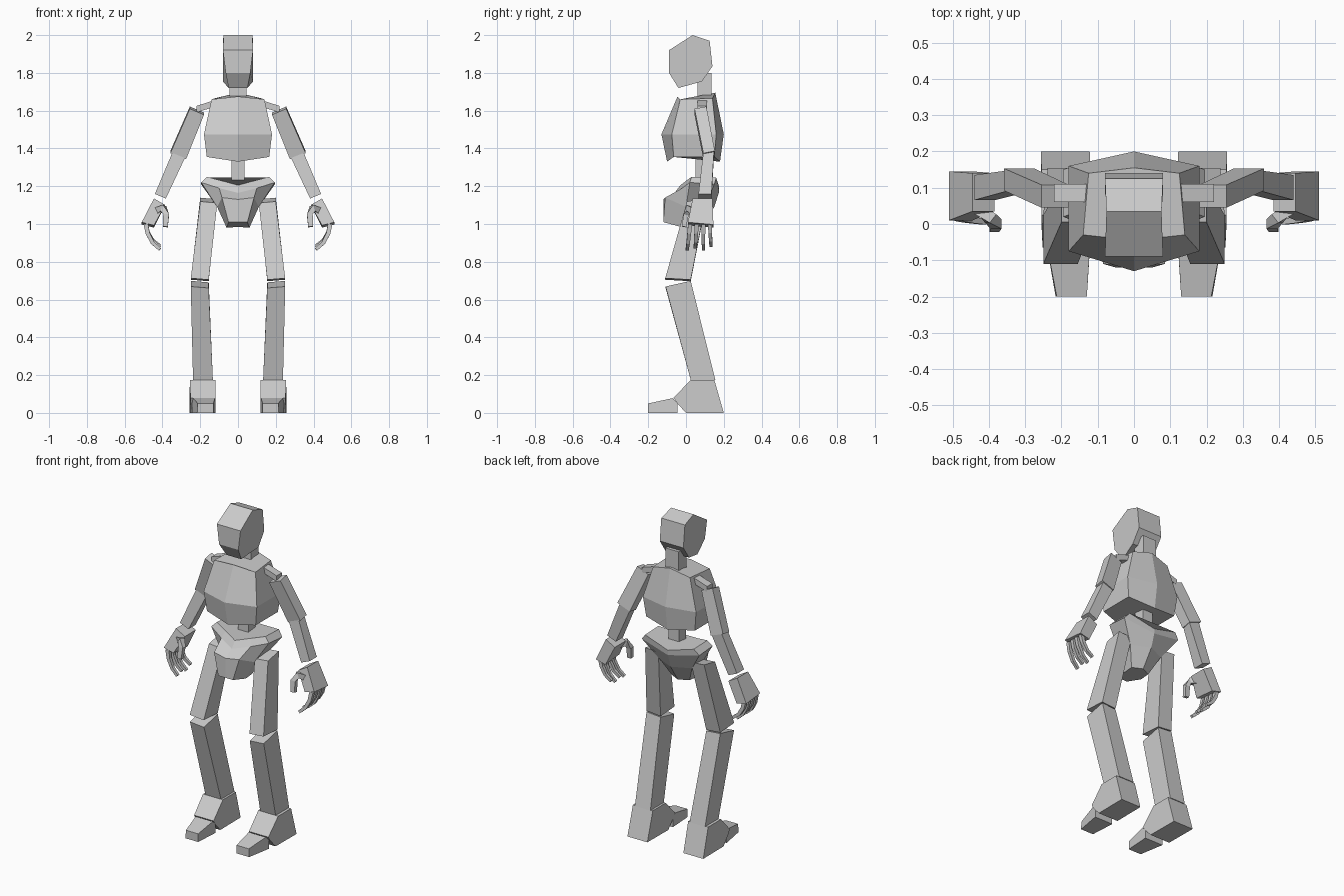
import bpy, bmesh
from mathutils import Vector


def loft(name, rings, mirror=False):
    """Closed flat-faced solid through a list of equal-length rings."""
    bm = bmesh.new()
    rows = [[bm.verts.new(p) for p in r] for r in rings]
    n = len(rows[0])
    for a, b in zip(rows, rows[1:]):
        for i in range(n):
            j = (i + 1) % n
            bm.faces.new((a[i], a[j], b[j], b[i]))
    bm.faces.new(rows[0])
    bm.faces.new(rows[-1])
    bmesh.ops.recalc_face_normals(bm, faces=bm.faces)
    me = bpy.data.meshes.new(name)
    bm.to_mesh(me)
    bm.free()
    ob = bpy.data.objects.new(name, me)
    bpy.context.collection.objects.link(ob)
    if mirror:
        ob.modifiers.new("Mirror", 'MIRROR').use_mirror_merge = False
    return ob


def quad(xi, xo, yf, yb, z, tx=0, ty=0):
    """Four-cornered section; tx raises the outer side, ty raises the back."""
    return [(xi, yf, z - tx - ty), (xo, yf, z + tx - ty),
            (xo, yb, z + tx + ty), (xi, yb, z - tx + ty)]


def sym(half):
    """Ring from a right-hand half that starts and ends on x = 0."""
    return half + [(-x, y, z) for x, y, z in half[-2:0:-1]]


def digit(name, path, w, d):
    """Jointed finger bent in a plane, with rectangular sections."""
    pts = [Vector(p) for p in path]
    rings = []
    for i, p in enumerate(pts):
        t = (pts[min(i + 1, len(pts) - 1)] - pts[max(i - 1, 0)]).normalized()
        u = Vector((0, 1, 0))
        u = (u - t * u.dot(t)).normalized()
        v = t.cross(u)
        s = 1 - 0.1 * i
        u, v = u * d * s / 2, v * w * s / 2
        rings.append([p - u - v, p + u - v, p + u + v, p - u + v])
    return loft(name, rings, True)


# Head: side profile (y, z, half width)
head = [(-.09, 1.92, .08), (.035, 2.0, .076), (.125, 1.97, .08), (.14, 1.835, .08),
        (.085, 1.755, .08), (-.04, 1.72, .05), (-.09, 1.80, .065)]
loft("head", [[(s * w, y, z) for y, z, w in head] for s in (-1, 1)])

# Neck and spine
loft("neck", [quad(-.045, .045, .06, .135, z) for z in (1.66, 1.80)])
loft("spine", [quad(-.035, .035, .05, .12, z) for z in (1.18, 1.38)])

# Chest
loft("chest", [
    sym([(0, -.10, 1.33), (.165, -.065, 1.355), (.165, .15, 1.355), (0, .18, 1.33)]),
    sym([(0, -.13, 1.475), (.18, -.075, 1.475), (.18, .16, 1.475), (0, .20, 1.475)]),
    sym([(0, -.045, 1.675), (.14, -.03, 1.66), (.125, .14, 1.665), (0, .155, 1.695)]),
])

# Pelvis: flared rim narrowing to the crotch
loft("pelvis", [
    sym([(0, -.03, 1.205), (.083, 0, 1.228), (.165, .03, 1.25),
         (.165, .16, 1.245), (0, .175, 1.20)]),
    sym([(0, -.06, 1.165), (.10, -.02, 1.19), (.195, .02, 1.22),
         (.195, .15, 1.21), (0, .175, 1.17)]),
    sym([(0, -.12, 1.13), (.085, -.11, 1.14), (.11, 0, 1.09),
         (.11, .10, 1.09), (0, .15, 1.09)]),
    sym([(0, -.12, 1.01), (.05, -.12, 1.01), (.06, -.01, .98),
         (.06, .05, .985), (0, .08, .985)]),
])

# Legs
loft("thigh", [quad(.11, .20, .005, .11, 1.125, .004, .01),
               quad(.155, .25, -.11, .025, .705, .004, -.004)], True)
loft("shin", [quad(.155, .25, -.108, .025, .68, .004, .015),
              quad(.133, .238, .025, .155, .175)], True)

# Feet: side profiles (y, z, inner x, outer x)
foot = [(.025, .175, .12, .255), (.15, .175, .12, .255), (.20, 0, .122, .257),
        (0, 0, .12, .255), (-.05, .055, .12, .252), (-.065, .08, .12, .252)]
toe = [(-.20, .05, .13, .213), (-.07, .078, .122, .238), (-.045, .05, .12, .243),
       (-.045, 0, .12, .243), (-.20, 0, .13, .216)]
for name, prof in (("foot", foot), ("toe", toe)):
    loft(name, [[(p[k], p[0], p[1]) for p in prof] for k in (2, 3)], True)

# Arms
loft("shoulder", [[(x, .06, z), (x, .11, z), (x, .11, z + .035), (x, .06, z + .035)]
                  for x, z in ((.12, 1.622), (.22, 1.59))], True)
loft("upper_arm", [quad(.18, .255, .045, .108, 1.6, .016, .006),
                   quad(.275, .358, .092, .153, 1.365, .016, .006)], True)
loft("forearm", [quad(.278, .345, .092, .148, 1.37, .014),
                 quad(.382, .44, .066, .135, 1.147, .012)], True)

# Hands
loft("palm", [quad(.385, .445, .035, .14, 1.118, .017),
              quad(.445, .51, .01, .145, .995, .008, -.006)], True)
for i, (y0, y1, drop) in enumerate([(.022, .006, 0), (.057, .048, .012),
                                    (.092, .092, .0), (.127, .132, .02)]):
    curl = [(.488, 1.0), (.478, .95), (.452, .90), (.413, .865)]
    digit(f"finger_{i + 1}",
          [(x, y0 + (y1 - y0) * k / 3, z + drop * k / 3)
           for k, (x, z) in enumerate(curl)], .024, .022)
digit("thumb", [(.43, .045, 1.07), (.395, .015, 1.082), (.38, 0, 1.05),
                (.385, -.01, .985)], .038, .034)
